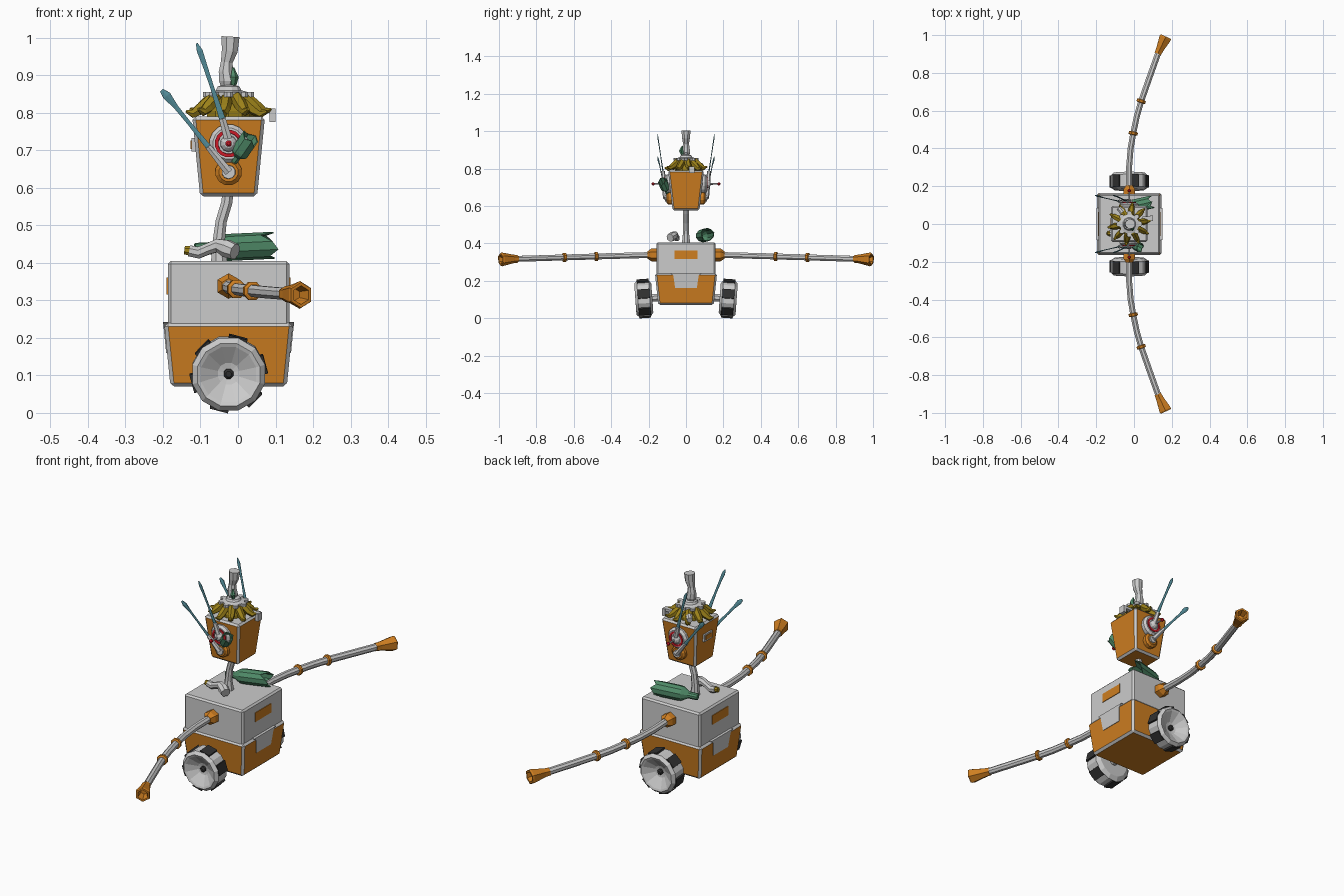
import bpy, bmesh, math
from mathutils import Vector, Matrix

if "Cube" in bpy.data.objects:
    bpy.data.objects.remove(bpy.data.objects["Cube"])

CX = -0.025


def mat(name, r, g, b):
    m = bpy.data.materials.new(name)
    m.diffuse_color = (r, g, b, 1)
    m.use_nodes = True
    m.node_tree.nodes["Principled BSDF"].inputs["Base Color"].default_value = m.diffuse_color
    return m


ORANGE = mat("orange_paint", .62, .21, .015)
GREEN = mat("green_glass", .08, .26, .14)
YELLOW = mat("yellow_peel", .33, .22, .01)
TEAL = mat("teal_blade", .1, .3, .36)
RED = mat("red_light", .6, .01, .02)
DARK = mat("dark_rubber", .03, .03, .03)


def finish(bm, name, mats):
    bmesh.ops.recalc_face_normals(bm, faces=bm.faces[:])
    me = bpy.data.meshes.new(name)
    bm.to_mesh(me)
    bm.free()
    for m in mats:
        me.materials.append(m)
    ob = bpy.data.objects.new(name, me)
    bpy.context.collection.objects.link(ob)
    return ob


def tube(name, pts, radii, m=None, sides=8, axis=None, squash=1, caps=(1, 1), smooth=False):
    """Loft rings of the given radii along a path (or a lathe when axis is set)."""
    pts = [Vector(p) for p in pts]
    main = Vector(axis) if axis else pts[-1] - pts[0]
    ref = Vector((0, 0, 0))
    ref[min((1, 2, 0), key=lambda i: abs(main[i]))] = 1
    bm, rings = bmesh.new(), []
    for i, (p, r) in enumerate(zip(pts, radii)):
        t = main if axis else pts[min(i + 1, len(pts) - 1)] - pts[max(i - 1, 0)]
        t = t.normalized()
        u = t.cross(ref).normalized()
        v = t.cross(u)
        rings.append([bm.verts.new(p + r * (math.cos(a) * u + squash * math.sin(a) * v))
                      for a in (math.tau * (k + .5) / sides for k in range(sides))])
    for a, b in zip(rings, rings[1:]):
        for k in range(sides):
            bm.faces.new((a[k], a[(k + 1) % sides], b[(k + 1) % sides], b[k])).smooth = smooth
    if caps[0]:
        bm.faces.new(rings[0])
    if caps[1]:
        bm.faces.new(rings[-1])
    return finish(bm, name, [m])


def lathe(name, origin, axis, profile, m=None, sides=12, **kw):
    o, a = Vector(origin), Vector(axis).normalized()
    return tube(name, [o + a * d for d, r in profile], [r for d, r in profile], m, sides, axis=a, **kw)


def block(name, z0, z1, low, high, m, bevel=.01, grey_top=False):
    """Tapered box with grey bevelled edges."""
    bm = bmesh.new()
    bmesh.ops.create_cube(bm, size=2)
    for v in bm.verts:
        h = high if v.co.z > 0 else low
        v.co = (CX + v.co.x * h[0], v.co.y * h[1], z1 if v.co.z > 0 else z0)
    bmesh.ops.bevel(bm, geom=bm.edges[:], offset=bevel, segments=1, affect='EDGES', material=1)
    if grey_top:
        max(bm.faces, key=lambda f: f.calc_center_median().z).material_index = 1
    return finish(bm, name, [m, None])


def box(name, loc, size, m=None, rot=None):
    bm = bmesh.new()
    bmesh.ops.create_cube(bm, size=1)
    M = Matrix.Translation(loc) @ (rot or Matrix()) @ Matrix.Diagonal((*size, 1))
    bmesh.ops.transform(bm, matrix=M, verts=bm.verts[:])
    return finish(bm, name, [m])


# body
block("upper_body", .22, .405, (.162, .158), (.162, .158), None, .008)
block("lower_body", .07, .24, (.155, .148), (.172, .166), ORANGE, .01)
for sx in (-1, 1):
    # grey notch plate and orange slot on the two panel faces
    bm = bmesh.new()
    prof = [(-.085, .242), (.085, .242), (.068, .228), (.058, .16), (-.058, .16), (-.068, .228)]
    f = bm.faces.new([bm.verts.new((CX + sx * (.1745 - (.24 - z) * .1), y, z)) for y, z in prof])
    ext = bmesh.ops.extrude_face_region(bm, geom=[f])
    for v in ext["geom"]:
        if isinstance(v, bmesh.types.BMVert):
            v.co.x -= sx * .02
    finish(bm, "notch_plate", [None])
    box("body_slot", (CX + sx * .16, 0, .338), (.01, .125, .045), ORANGE)

# neck and head
tube("neck", [(-.05, 0, .40), (-.052, 0, .45), (-.045, 0, .51), (-.03, 0, .56), (-.025, 0, .6)],
     [.024, .018, .016, .016, .016], sides=8)
block("head", .577, .79, (.076, .072), (.097, .096), ORANGE, .009, True)
box("head_slot", (CX - .092, 0, .715), (.014, .062, .036))
box("head_slot_inner", (CX - .096, 0, .715), (.01, .046, .022), ORANGE)

for s in (-1, 1):
    # eye with rings and a stalk
    eye = (CX, s * .08, .718)
    out = (0, s, 0)
    lathe("eye_housing", eye, out, [(0, .052), (.022, .052), (.032, .042), (.032, .037)], sides=16)
    lathe("eye_ring", eye, out, [(.02, .037), (.036, .037), (.036, .028), (.03, .027)], RED, 16)
    lathe("eye_core", eye, out, [(.02, .026), (.042, .02), (.05, .012), (.052, .005), (.09, .004)], sides=10)
    lathe("eye_tip", eye, out, [(.088, .004), (.092, .009), (.099, .009), (.104, .004)], RED, 8)
    # lower socket
    low = (CX, s * .07, .642)
    lathe("socket", low, out, [(0, .036), (.025, .036), (.034, .026)], ORANGE, 12)
    lathe("socket_core", low, out, [(.02, .02), (.042, .018)], sides=10)
    # antennae: thin shafts with flat paddles
    tube("lower_antenna_shaft", [(CX, s * .11, .642), (-.08, s * .12, .71)], [.013, .009], None, 6)
    tube("lower_antenna", [(-.07, s * .118, .698), (-.13, s * .132, .772), (-.165, s * .14, .815),
                           (-.19, s * .148, .846), (-.204, s * .151, .86)],
         [.009, .006, .007, .013, .006], TEAL, 6, squash=.35)
    tube("upper_antenna_shaft", [(CX, s * .117, .725), (-.042, s * .123, .785)], [.013, .01], None, 6)
    tube("upper_antenna", [(-.04, s * .122, .778), (-.068, s * .135, .865), (-.088, s * .144, .925),
                           (-.102, s * .15, .965), (-.11, s * .152, .985)],
         [.01, .006, .007, .009, .003], TEAL, 6, squash=.35)

    # arm with collars and a flared hollow end
    path = [(CX, .17, .338), (-.026, .3, .335), (-.018, .4, .332), (-.004, .48, .33), (.015, .57, .327),
            (.038, .65, .325), (.08, .77, .321), (.13, .91, .317)]
    path = [Vector((x, s * y, z)) for x, y, z in path]
    tube("arm", path, [.017] * 8, None, 8)
    lathe("shoulder_collar", (CX, s * .155, .338), out, [(0, .034), (.03, .034), (.05, .02)], ORANGE, 6)
    for i in (3, 5):
        lathe("arm_collar", path[i], path[i + 1] - path[i - 1],
              [(-.009, .02), (-.006, .026), (.006, .026), (.009, .02)], ORANGE, 8)
    lathe("arm_end", path[7], (.04, s * .085, -.003),
          [(-.01, .021), (.015, .023), (.082, .037), (.09, .034), (.09, .025), (.05, .016)], ORANGE, 6)

    # wheel, cambered so the top leans outwards
    axis = Vector((0, s * math.cos(.07), -math.sin(.07)))
    hub = Vector((CX, s * .225, .105))
    lathe("wheel", hub, axis, [(-.045, .03), (-.045, .08), (-.032, .1), (.032, .1), (.046, .086),
                               (.042, .076), (.012, .03), (.008, .012)], None, 12)
    lathe("wheel_hub", hub, axis, [(0, .014), (.018, .014), (.024, .008)], DARK, 8)
    lathe("axle", hub, -axis, [(0, .022), (.1, .022)], None, 8)
    for k in range(6):
        a = math.tau * k / 6 + .26
        R = Matrix.Rotation(-s * .07, 4, 'X') @ Matrix.Rotation(a, 4, 'Y')
        box("tread_pad", hub + R @ Vector((0, 0, .0955)), (.05, .064, .012), DARK, R)

# hat of peels with a grey rosette
for k in range(10):
    a = math.tau * k / 10 + .16
    d = Vector((math.cos(a), math.sin(a), 0))
    dip = .006 * (k % 2)
    tube("peel", [Vector((CX, 0, z - dip)) + d * r for r, z in
                  ((.02, .845), (.05, .838), (.078, .815), (.098, .803), (.115, .81))],
         [.014, .018, .017, .012, .004], YELLOW, 6)
up = (0, 0, 1)
lathe("hat_base", (CX, 0, .785), up, [(0, .06), (.02, .06), (.055, .04)], YELLOW, 10)
lathe("rosette", (CX, 0, .84), up, [(0, .045), (.003, .053), (.015, .053), (.02, .035), (.03, .03), (.034, .018)])
for k in range(8):
    a = math.tau * k / 8
    lathe("rosette_bump", (CX + .056 * math.cos(a), .056 * math.sin(a), .842), up, [(0, .013), (.014, .013)], None, 8)
tube("hat_pipe", [(-.03, 0, .865), (-.028, 0, .885), (-.032, 0, .91), (-.03, 0, .935), (-.022, 0, .965),
                  (-.02, 0, 1.003)], [.016, .024, .021, .017, .023, .026], None, 8)
tube("hat_shard", [(-.012, -.02, .875), (-.01, -.026, .895), (-.013, -.02, .92)], [.008, .012, .003], GREEN, 5)
# small bracket and lumps at the hat edge
box("hat_bracket", (.092, .03, .793), (.016, .03, .036))
box("hat_bracket_arm", (.07, .03, .806), (.05, .022, .012))
tube("hat_bolt", [(-.06, .06, .82), (-.08, .085, .815)], [.016, .013], None, 8)


def broken_bottle(name, start, end, r, sides=10):
    """Neck, shoulder and an open jagged end."""
    a, b = Vector(start), Vector(end)
    L = (b - a).length
    prof = [(0, .42 * r), (.06, .45 * r), (.2, .45 * r), (.34, .95 * r), (.42, r), (.88, r)]
    ob = lathe(name, a, b - a, [(t * L, q) for t, q in prof], GREEN, sides, caps=(1, 0))
    d = (b - a).normalized()
    for k, v in enumerate(ob.data.vertices[-sides:]):
        v.co += d * L * (.12, .02, .1, -.08, .05)[k % 5]
    sol = ob.modifiers.new("Wall", 'SOLIDIFY')
    sol.thickness = .004


# litter on the body and head
broken_bottle("green_bottle", (-.115, .07, .437), (.1, .118, .447), .036)
broken_bottle("head_bottle", (-.012, -.098, .67), (.035, -.128, .738), .026, 8)
tube("bent_can", [(-.13, -.05, .432), (-.105, -.05, .427), (-.08, -.055, .437), (-.055, -.06, .446),
                  (-.03, -.07, .438), (-.008, -.085, .43)], [.016, .017, .016, .019, .025, .022], None, 8)
tube("can_cap", [(-.143, -.05, .434), (-.128, -.05, .432)], [.012, .014], YELLOW, 8)
